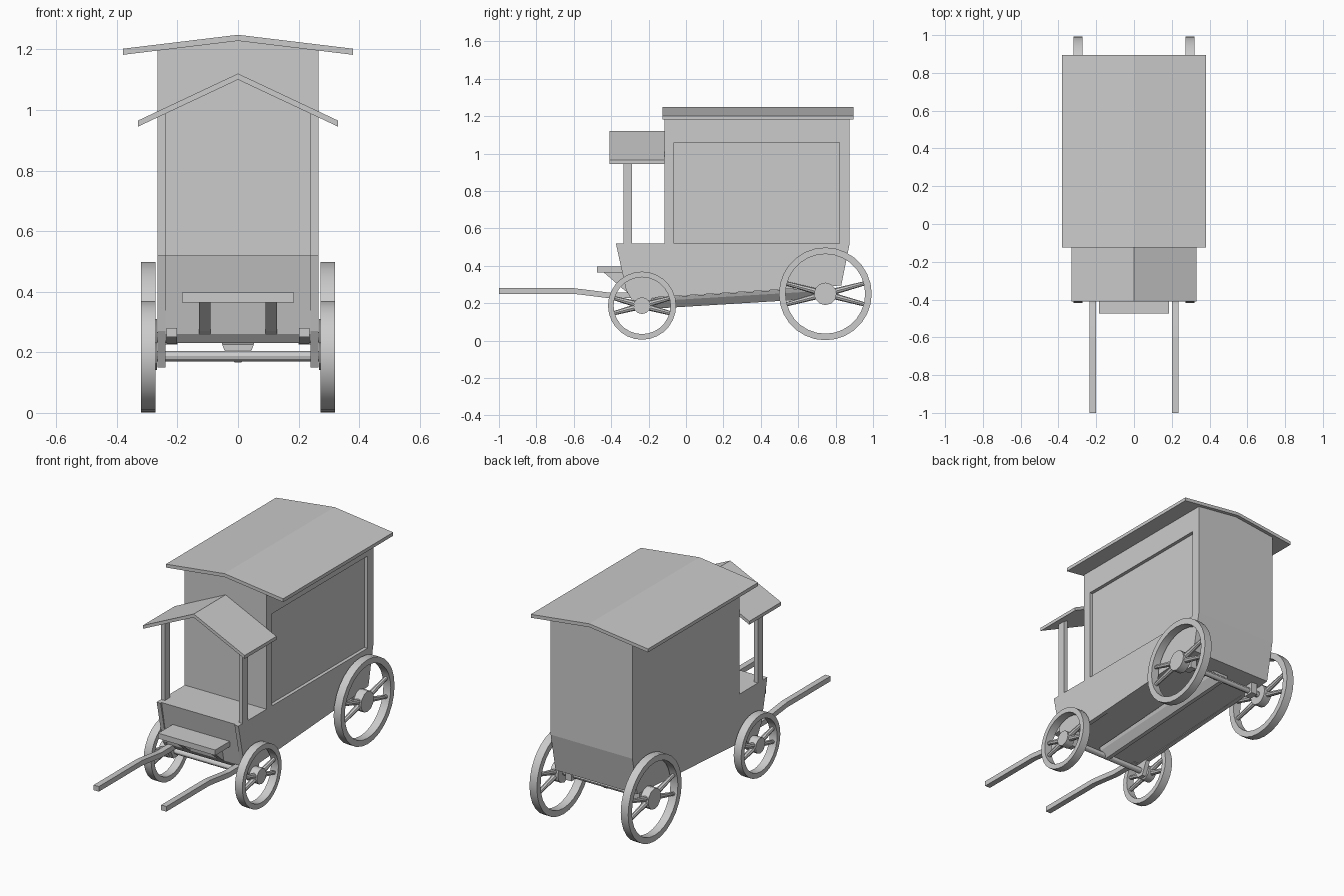
import bpy, bmesh, math
from mathutils import Vector, Matrix

if "Cube" in bpy.data.objects:
    bpy.data.objects.remove(bpy.data.objects["Cube"])

mat = bpy.data.materials.new("plain_grey")
mat.diffuse_color = (0.6, 0.6, 0.6, 1)
mat.use_nodes = True
mat.node_tree.nodes["Principled BSDF"].inputs["Base Color"].default_value = mat.diffuse_color


def finish(name, bm, smooth=False):
    bmesh.ops.recalc_face_normals(bm, faces=bm.faces[:])
    me = bpy.data.meshes.new(name)
    bm.to_mesh(me)
    bm.free()
    me.materials.append(mat)
    ob = bpy.data.objects.new(name, me)
    bpy.context.collection.objects.link(ob)
    if smooth:
        bpy.ops.object.select_all(action='DESELECT')
        ob.select_set(True)
        bpy.context.view_layer.objects.active = ob
        bpy.ops.object.shade_smooth_by_angle(angle=math.radians(30))
    return ob


def loft(name, rings):
    """Skin equal-length point rings and cap both ends."""
    bm = bmesh.new()
    vs = [[bm.verts.new(p) for p in r] for r in rings]
    n = len(vs[0])
    for a, b in zip(vs, vs[1:]):
        for i in range(n):
            bm.faces.new((a[i], a[(i + 1) % n], b[(i + 1) % n], b[i]))
    bm.faces.new(vs[0])
    bm.faces.new(vs[-1])
    return finish(name, bm)


def side_prism(name, pts, x0, x1):
    return loft(name, [[(x, y, z) for y, z in pts] for x in (x0, x1)])


def front_prism(name, pts, y0, y1):
    return loft(name, [[(x, y, z) for x, z in pts] for y in (y0, y1)])


def box(name, x0, x1, y0, y1, z0, z1):
    return side_prism(name, [(y0, z0), (y1, z0), (y1, z1), (y0, z1)], x0, x1)


def rod(name, a, b, r0, r1, sides=12):
    a, b = Vector(a), Vector(b)
    d = b - a
    bm = bmesh.new()
    bmesh.ops.create_cone(bm, cap_ends=True, segments=sides, radius1=r0, radius2=r1, depth=d.length,
                          matrix=Matrix.Translation((a + b) / 2) @ d.to_track_quat('Z', 'Y').to_matrix().to_4x4())
    return finish(name, bm, True)


def rim(name, x0, x1, y, z, r_out, r_in, sides=28):
    bm = bmesh.new()
    section = [(x0, r_out), (x1, r_out), (x1, r_in), (x0, r_in)]
    rings = []
    for k in range(sides):
        a = math.tau * k / sides
        rings.append([bm.verts.new((x, y + r * math.cos(a), z + r * math.sin(a))) for x, r in section])
    for k in range(sides):
        p, q = rings[k], rings[(k + 1) % sides]
        for i in range(4):
            bm.faces.new((p[i], p[(i + 1) % 4], q[(i + 1) % 4], q[i]))
    return finish(name, bm, True)


# Lower hull between the side boards
side_prism("lower_hull", [(-0.365, 0.52), (-0.315, 0.26), (-0.29, 0.23), (0.70, 0.285),
                          (0.83, 0.295), (0.875, 0.52)], -0.24, 0.24)
# Cabin core, with the right wall set back as a panel
box("cabin", -0.265, 0.245, -0.115, 0.875, 0.52, 1.19)
front_prism("gable", [(-0.265, 1.185), (0.265, 1.185), (0.265, 1.198), (0, 1.235), (-0.265, 1.198)], -0.115, 0.875)

# Raised frame around the right panel
box("panel_frame_front", 0.245, 0.265, -0.115, -0.065, 0.52, 1.19)
box("panel_frame_back", 0.245, 0.265, 0.82, 0.875, 0.52, 1.19)
box("panel_frame_top", 0.245, 0.265, -0.065, 0.82, 1.06, 1.19)

# Roofs
def gable_roof(name, half, apex, edge, thick, y0, y1):
    front_prism(name, [(-half, edge), (0, apex), (half, edge), (half, edge - thick),
                       (0, apex - thick), (-half, edge - thick)], y0, y1)

gable_roof("main_roof", 0.38, 1.248, 1.202, 0.02, -0.125, 0.895)
gable_roof("porch_roof", 0.33, 1.12, 0.965, 0.02, -0.41, -0.115)

# Mirrored body parts
side_board = [(-0.375, 0.52), (-0.32, 0.27), (-0.28, 0.2), (-0.255, 0.15), (-0.215, 0.15),
              (-0.18, 0.23), (0.70, 0.285), (0.83, 0.295), (0.875, 0.52)]
shaft_path = [(-1.0, 0.265), (-0.6, 0.265), (-0.54, 0.258), (-0.42, 0.243), (-0.24, 0.243)]
for s, tag in ((1, "right"), (-1, "left")):
    side_prism(f"side_board_{tag}", side_board, 0.24 * s, 0.265 * s)
    box(f"porch_post_{tag}", 0.24 * s, 0.265 * s, -0.335, -0.288, 0.52, 0.995)
    side_prism(f"footboard_bracket_{tag}", [(-0.44, 0.365), (-0.33, 0.365), (-0.29, 0.24), (-0.33, 0.27)],
               0.09 * s, 0.128 * s)
    loft(f"shaft_{tag}", [[(x * s, y, z + d) for x, d in
                           ((0.202, -0.015), (0.236, -0.015), (0.236, 0.015), (0.202, 0.015))]
                          for y, z in shaft_path])
    box(f"rear_axle_bracket_{tag}", 0.2 * s, 0.24 * s, 0.715, 0.775, 0.225, 0.3)

# Driver footboard
box("footboard", -0.185, 0.185, -0.475, -0.34, 0.365, 0.397)

# Tapered beam joining the axles
loft("centre_beam", [[(x, y, z + dz) for x, z in ((-0.052, 0.225), (0.052, 0.225), (0.045, 0.207),
                      (0.012, 0.167), (-0.012, 0.167), (-0.045, 0.207))]
                     for y, dz in ((-0.235, 0), (0.745, 0.06))])

# Axles and wheels
for name, y, z, r, r_in in (("front", -0.235, 0.187, 0.182, 0.152), ("rear", 0.745, 0.25, 0.248, 0.213)):
    rod(f"{name}_axle", (-0.3, y, z), (0.3, y, z), 0.017, 0.017)
    for s, tag in ((1, "right"), (-1, "left")):
        rim(f"{name}_rim_{tag}", 0.272 * s, 0.32 * s, y, z, r, r_in)
        h = 0.045 if name == "front" else 0.06
        rod(f"{name}_hub_{tag}", (0.268 * s, y, z), (0.318 * s, y, z), h, h)
        for deg in (15, 165, 195, 345):
            a = math.radians(deg)
            d = Vector((0, math.cos(a), math.sin(a)))
            c = Vector((0.295 * s, y, z))
            rod(f"{name}_spoke_{tag}_{deg}", c + d * 0.03, c + d * (r_in + 0.01), 0.017, 0.011, 8)
